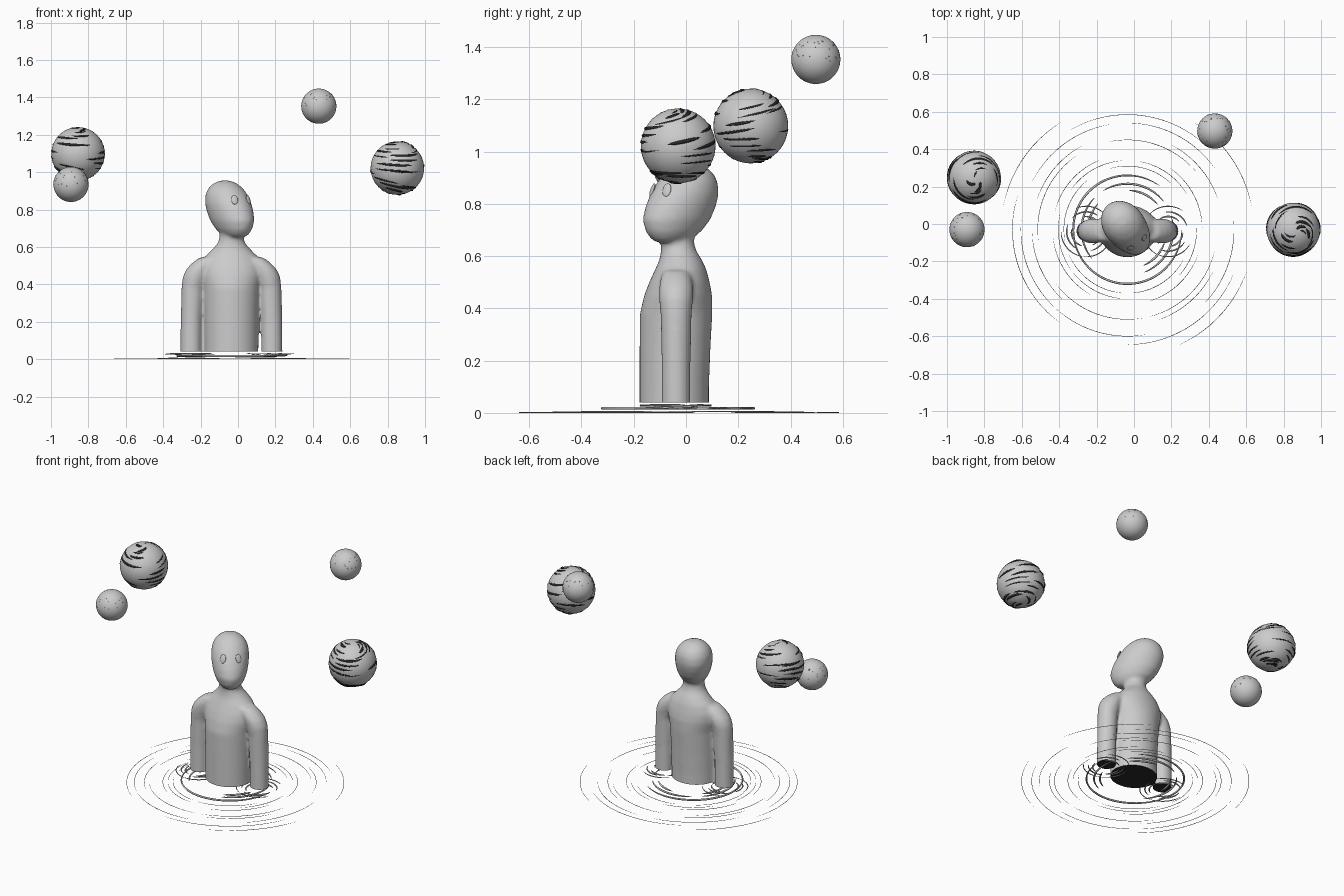
import bpy, bmesh, math, random
from mathutils import Vector, Matrix

if "Cube" in bpy.data.objects:
    bpy.data.objects.remove(bpy.data.objects["Cube"])

random.seed(4)
CX, CY = -0.035, -0.03            # axis of the figure
YAW = math.radians(37)            # head turn towards +x
FWD = Vector((math.sin(YAW), -math.cos(YAW), 0))
SIDE = Vector((math.cos(YAW), math.sin(YAW), 0))

black = bpy.data.materials.new("dark")
black.diffuse_color = (0.02, 0.02, 0.02, 1)
black.use_nodes = True
black.node_tree.nodes["Principled BSDF"].inputs["Base Color"].default_value = black.diffuse_color


def link(name, data):
    ob = bpy.data.objects.new(name, data)
    bpy.context.collection.objects.link(ob)
    return ob


def activate(ob):
    bpy.ops.object.select_all(action='DESELECT')
    ob.select_set(True)
    bpy.context.view_layer.objects.active = ob


def loft(bm, sections, yaw=0.0, n=40):
    """Stack of horizontal ellipses (cx, cy, z, rx, ry), capped at both ends."""
    rings = []
    for cx, cy, z, rx, ry in sections:
        ring = []
        for i in range(n):
            a = math.tau * i / n
            p = Matrix.Rotation(yaw, 2) @ Vector((rx * math.cos(a), ry * math.sin(a)))
            ring.append(bm.verts.new((cx + p.x, cy + p.y, z)))
        rings.append(ring)
    for a, b in zip(rings, rings[1:]):
        for i in range(n):
            j = (i + 1) % n
            bm.faces.new((a[i], a[j], b[j], b[i]))
    bm.faces.new(rings[0][::-1])
    bm.faces.new(rings[-1])


def strokes(name, lines, depth, mat=None):
    """Round strokes tapered towards both ends; lines = [(points, thickness)]."""
    cu = bpy.data.curves.new(name, 'CURVE')
    cu.dimensions = '3D'
    cu.bevel_depth = depth
    cu.bevel_resolution = 1
    for pts, thick in lines:
        sp = cu.splines.new('POLY')
        sp.points.add(len(pts) - 1)
        for i, p in enumerate(pts):
            sp.points[i].co = (*p, 1)
            t = i / (len(pts) - 1)
            sp.points[i].radius = thick * (0.1 + 0.9 * math.sin(math.pi * t) ** 0.5 if 0 < t < 1 else 0.1)
    if mat:
        cu.materials.append(mat)
    return link(name, cu)


# Figure: torso, arms and head fused into one smooth skin
bm = bmesh.new()
loft(bm, [(CX, y, z, rx, ry) for y, z, rx, ry in (
    (-0.045, -0.04, 0.143, 0.133), (-0.045, 0.1, 0.143, 0.133), (-0.042, 0.25, 0.145, 0.136),
    (-0.038, 0.38, 0.15, 0.139), (-0.03, 0.45, 0.165, 0.130), (-0.025, 0.50, 0.165, 0.116),
    (-0.02, 0.55, 0.14, 0.098), (-0.02, 0.585, 0.105, 0.082), (-0.028, 0.62, 0.074, 0.068),
    (-0.032, 0.65, 0.064, 0.063), (-0.033, 0.72, 0.062, 0.062))])
for s in (-1, 1):
    loft(bm, [(CX + s * x, -0.038, z, rx, ry) for x, z, rx, ry in (
        (0.217, -0.04, 0.057, 0.056), (0.215, 0.2, 0.057, 0.056), (0.208, 0.38, 0.06, 0.06),
        (0.195, 0.44, 0.066, 0.066), (0.175, 0.48, 0.068, 0.066), (0.145, 0.515, 0.066, 0.06),
        (0.115, 0.545, 0.055, 0.05))], n=28)
# head sections: offset along the gaze, height, half width, half length
head = [(0.045, 0.655, 0.045, 0.06), (0.033, 0.672, 0.066, 0.092), (0.022, 0.695, 0.083, 0.119),
        (0.008, 0.74, 0.101, 0.144), (-0.012, 0.79, 0.110, 0.147), (-0.030, 0.835, 0.113, 0.141),
        (-0.044, 0.88, 0.107, 0.123), (-0.052, 0.915, 0.089, 0.098), (-0.056, 0.94, 0.062, 0.066),
        (-0.056, 0.955, 0.028, 0.03)]
loft(bm, [(CX + FWD.x * u, CY + FWD.y * u, z, w, l) for u, z, w, l in head], YAW)
bmesh.ops.recalc_face_normals(bm, faces=bm.faces)
me = bpy.data.meshes.new("figure")
bm.to_mesh(me)
bm.free()
figure = link("figure", me)
activate(figure)
mod = figure.modifiers.new("fuse", 'REMESH')
mod.mode = 'VOXEL'
mod.voxel_size = 0.009
mod = figure.modifiers.new("soften", 'SMOOTH')
mod.factor = 0.5
mod.iterations = 16
for m in [m.name for m in figure.modifiers]:
    bpy.ops.object.modifier_apply(modifier=m)
# flat, dark cut just above the water
figure.data.materials.clear()
figure.data.materials.append(None)
figure.data.materials.append(black)
bm = bmesh.new()
bm.from_mesh(figure.data)
bmesh.ops.bisect_plane(bm, geom=bm.verts[:] + bm.edges[:] + bm.faces[:], plane_co=(0, 0, 0.04),
                       plane_no=(0, 0, 1), clear_inner=True)
caps = bmesh.ops.holes_fill(bm, edges=[e for e in bm.edges if e.is_boundary], sides=0)
for f in caps["faces"]:
    f.material_index = 1
bmesh.ops.recalc_face_normals(bm, faces=bm.faces)
bm.to_mesh(figure.data)
bm.free()
bpy.ops.object.shade_smooth_by_angle(angle=math.radians(40))


def ball(name, loc, r, scale=(1, 1, 1)):
    bpy.ops.mesh.primitive_uv_sphere_add(segments=48, ring_count=24, radius=r, location=loc)
    ob = bpy.context.object
    ob.name = name
    ob.scale = scale
    bpy.ops.object.shade_smooth()
    return ob


# Eyes: thin oval discs on the face
for side, s in (("left", 1), ("right", -1)):
    p = Vector((CX, CY, 0.853)) + FWD * 0.089 + SIDE * 0.046 * s
    eye = ball(side + "_eye", p, 1, (0.018, 0.007, 0.027))
    eye.rotation_euler = (math.radians(-20), 0, YAW + s * math.radians(24))


# Floating planets with swirling bands, and plain moons with specks
def swirl_planet(name, c, r):
    ball(name, c, r)
    lines = []
    tilt = Matrix.Rotation(0.12, 3, 'Y') @ Matrix.Rotation(0.12, 3, 'X')
    for row in range(13):
        lat0 = -1.3 + 2.6 * row / 12
        for k in range(3):
            start = k * math.tau / 3 + random.uniform(0, 2)
            span = random.uniform(0.9, 1.9)
            drift = 0.07 + 0.22 * abs(lat0) ** 3 / 2.2
            pts = []
            for i in range(19):
                t = i / 18
                lat = min(1.5, max(-1.5, lat0 + math.copysign(drift, lat0) * span * (t - 0.5)))
                lon = start + span * t
                d = Vector((math.cos(lat) * math.cos(lon), math.cos(lat) * math.sin(lon), math.sin(lat)))
                pts.append(Vector(c) + tilt @ d * (r - 0.004))
            lines.append((pts, random.uniform(0.75, 1.25)))
    strokes(name + "_bands", lines, 0.0075, black)


def moon(name, c, r):
    ball(name, c, r)
    bm = bmesh.new()
    for _ in range(45):
        lon, h = random.uniform(0, math.tau), random.uniform(-0.1, 0.75)
        q = math.sqrt(1 - h * h)
        d = Vector((q * math.cos(lon), q * math.sin(lon), h))
        bmesh.ops.create_icosphere(bm, subdivisions=1, radius=0.0022,
                                   matrix=Matrix.Translation(Vector(c) + d * r))
    me = bpy.data.meshes.new(name + "_specks")
    bm.to_mesh(me)
    bm.free()
    link(name + "_specks", me)


swirl_planet("left_planet", (-0.855, 0.248, 1.098), 0.143)
swirl_planet("right_planet", (0.852, -0.03, 1.022), 0.143)
moon("left_moon", (-0.893, -0.03, 0.935), 0.094)
moon("right_moon", (0.432, 0.497, 1.353), 0.094)


# Water ripples: broken concentric arcs around the torso and both arms
def ripple(cx, cy, r, z, thick, count, cover):
    out = []
    for k in range(count):
        start = math.tau * (k + random.uniform(0, 0.5)) / count
        span = math.tau / count * cover
        n = max(8, int(span * 14))
        out.append(([(cx + r * math.cos(start + span * i / n), cy + r * math.sin(start + span * i / n), z)
                     for i in range(n + 1)], thick))
    return out


near, far = [], []
for r, n, cover in ((0.29, 2, 0.98), (0.245, 3, 0.7), (0.21, 3, 0.4)):
    near += ripple(CX, CY, r, 0.018, 1.0, n, cover)
for x in (-0.255, 0.182):
    for r, t in ((0.08, 0.8), (0.105, 0.7), (0.135, 0.5)):
        near += ripple(x, -0.04, r, random.uniform(0.02, 0.032), t, 3, 0.7)
for r, n, cover in ((0.34, 4, 0.7), (0.37, 5, 0.7), (0.40, 4, 0.6), (0.48, 4, 0.7), (0.51, 4, 0.5),
                    (0.57, 5, 0.75), (0.615, 3, 0.6), (0.675, 3, 0.4)):
    far += ripple(CX, CY, r, 0.0015 + 0.02 * max(0, 0.6 - r), 1.0, n, cover)
strokes("near_ripples", near, 0.006)
strokes("far_ripples", far, 0.0015)
